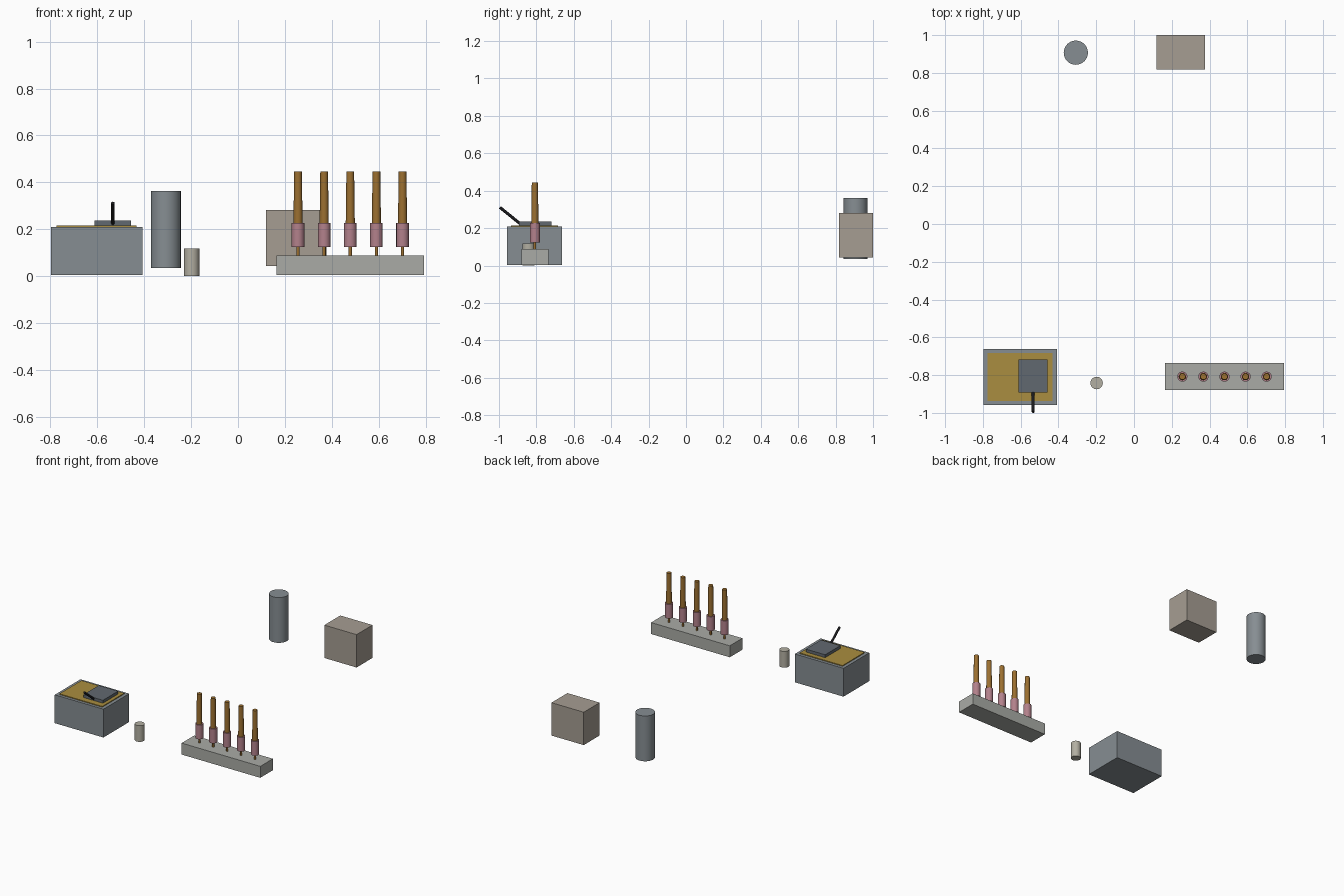
import bpy
from math import radians
from mathutils import Vector

if "Cube" in bpy.data.objects:
    bpy.data.objects.remove(bpy.data.objects["Cube"])


def material(name, rgb):
    m = bpy.data.materials.new(name)
    m.diffuse_color = (*rgb, 1)
    m.use_nodes = True
    m.node_tree.nodes["Principled BSDF"].inputs["Base Color"].default_value = m.diffuse_color
    return m


steel = material("steel_grey", (0.24, 0.27, 0.29))
dark = material("dark_grey", (0.12, 0.14, 0.16))
black = material("black", (0.01, 0.01, 0.012))
gold = material("gold", (0.40, 0.27, 0.05))
tan = material("tan", (0.38, 0.34, 0.29))
stone = material("stone", (0.40, 0.41, 0.38))
cream = material("cream", (0.45, 0.43, 0.36))
pink = material("pink", (0.45, 0.22, 0.26))
wood = material("wood", (0.33, 0.16, 0.03))


def box(name, x, y, z, mat):
    """Box from (min, max) ranges."""
    bpy.ops.mesh.primitive_cube_add(size=1, location=[sum(r) / 2 for r in (x, y, z)])
    o = bpy.context.object
    o.name = name
    o.scale = [r[1] - r[0] for r in (x, y, z)]
    bpy.ops.object.transform_apply(location=False, rotation=False, scale=True)
    o.data.materials.append(mat)


def rod(name, start, end, r1, r2, sides, mat):
    """Round or tapered rod between two points."""
    a, b = Vector(start), Vector(end)
    bpy.ops.mesh.primitive_cone_add(
        vertices=sides, radius1=r1, radius2=r2, depth=(b - a).length,
        location=(a + b) / 2, rotation=(b - a).to_track_quat('Z', 'Y').to_euler())
    o = bpy.context.object
    o.name = name
    bpy.ops.object.shade_smooth_by_angle(angle=radians(40))
    o.data.materials.append(mat)


# Switch box: body, inset gold plate, raised pad and slanted lever
box("switch_body", (-0.798, -0.408), (-0.957, -0.662), (0.004, 0.209), steel)
box("switch_plate", (-0.775, -0.432), (-0.936, -0.684), (0.205, 0.215), gold)
box("switch_pad", (-0.612, -0.457), (-0.893, -0.718), (0.21, 0.236), dark)
rod("switch_lever", (-0.534, -0.885, 0.222), (-0.534, -0.995, 0.311), 0.008, 0.008, 12, black)

# Free-standing canisters and crate
rod("small_canister", (-0.198, -0.842, 0), (-0.198, -0.842, 0.117), 0.033, 0.033, 20, cream)
rod("tall_canister", (-0.308, 0.907, 0.034), (-0.308, 0.907, 0.362), 0.064, 0.064, 32, steel)
box("crate", (0.119, 0.377), (0.818, 1.0), (0.043, 0.281), tan)

# Rack with five upright tools
box("rack_base", (0.164, 0.794), (-0.879, -0.735), (0.004, 0.087), stone)
for i in range(5):
    x, y = 0.256 + i * 0.1115, -0.808
    rod(f"tool_shank_{i+1}", (x, y, 0.08), (x, y, 0.13), 0.007, 0.007, 12, wood)
    rod(f"tool_collar_{i+1}", (x, y, 0.124), (x, y, 0.227), 0.027, 0.027, 16, pink)
    rod(f"tool_handle_{i+1}", (x, y, 0.22), (x, y, 0.445), 0.0195, 0.0165, 16, wood)
